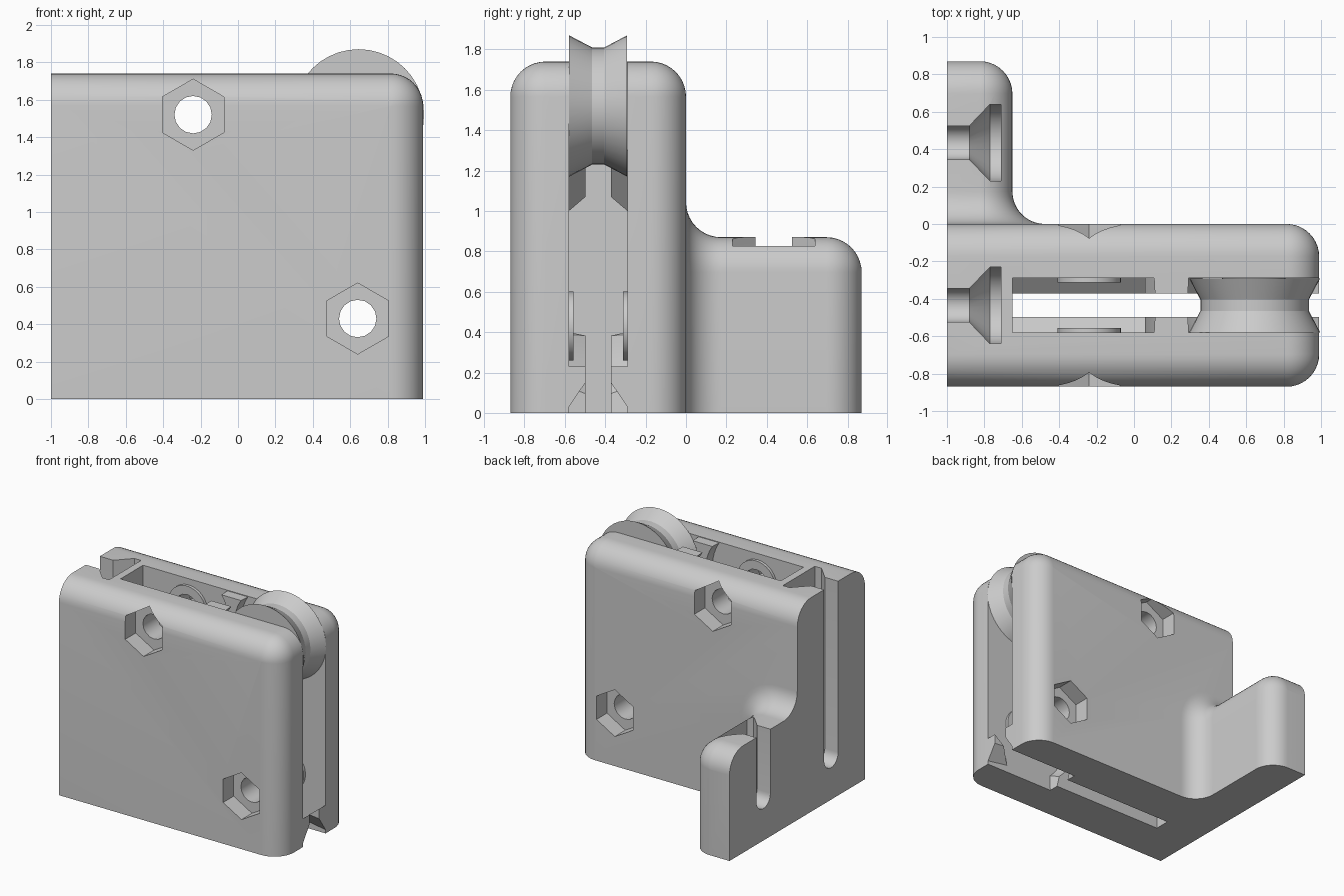
import bpy, bmesh
from math import sin, cos, pi, radians

old = bpy.data.objects.get("Cube")
if old:
    bpy.data.objects.remove(old, do_unlink=True)

grey = bpy.data.materials.new("plain_grey")
grey.use_nodes = True
grey.diffuse_color = (0.6, 0.6, 0.6, 1)
grey.node_tree.nodes["Principled BSDF"].inputs["Base Color"].default_value = (0.6, 0.6, 0.6, 1)

R = 0.174            # edge radius
MID = -0.435         # middle plane of the pulley slot
HALF = 0.145         # half width of the pulley slot
TOP_WHEEL = (0.645, 1.52)
AXLES = [(-0.24, 1.52), (0.64, 0.43)]


def loft(name, layers, axis="Y"):
    """Skin between matching 2D outlines placed along an axis, with end caps."""
    bm = bmesh.new()
    rings = [[bm.verts.new((a, d, b) if axis == "Y" else (d, a, b)) for a, b in pts]
             for d, pts in layers]
    n = len(rings[0])
    for lo, hi in zip(rings, rings[1:]):
        for i in range(n):
            j = (i + 1) % n
            bm.faces.new((lo[i], lo[j], hi[j], hi[i]))
    bm.faces.new(rings[0])
    bm.faces.new(rings[-1])
    bmesh.ops.recalc_face_normals(bm, faces=bm.faces)
    mesh = bpy.data.meshes.new(name)
    bm.to_mesh(mesh)
    bm.free()
    mesh.materials.append(grey)
    ob = bpy.data.objects.new(name, mesh)
    bpy.context.collection.objects.link(ob)
    return ob


def arc(cx, cz, r, a0, a1, n):
    return [(cx + r * cos(radians(a0 + (a1 - a0) * i / n)),
             cz + r * sin(radians(a0 + (a1 - a0) * i / n))) for i in range(n + 1)]


def disc(c, r, n=32):
    return arc(c[0], c[1], r, 90, 450 - 360 / n, n - 1)


def box(x0, x1, z0, z1):
    return [(x0, z0), (x1, z0), (x1, z1), (x0, z1)]


def shoulder(x1, z1, grow):
    """Outline with a flat left and bottom and one rounded upper corner."""
    r = max(R + grow, 0.001)
    x, z = x1 - R, z1 - R
    return [(-1, 0), (x + r, 0)] + arc(x, z, r, 0, 90, 10) + [(-1, z + r)]


def activate(ob):
    bpy.ops.object.select_all(action="DESELECT")
    ob.select_set(True)
    bpy.context.view_layer.objects.active = ob


def combine(target, other, operation):
    mod = target.modifiers.new("combine", "BOOLEAN")
    mod.operation = operation
    mod.solver = "EXACT"
    mod.object = other
    activate(target)
    bpy.ops.object.modifier_apply(modifier=mod.name)
    bpy.data.objects.remove(other, do_unlink=True)


STEPS = [pi / 2 * i / 10 for i in range(11)]

# Main block, rounded on top, front, back and right edges
front = [(-0.87 + R * (1 - cos(a)), shoulder(0.99, 1.74, -R * (1 - sin(a)))) for a in STEPS]
back = [(-0.87 - y, pts) for y, pts in reversed(front)]
housing = loft("housing", front + back)

# Rear arm with a concave root and a rounded end
root = [(R * (1 - cos(a)), shoulder(-0.65, 0.87, R * (1 - sin(a)))) for a in STEPS]
tip = [(0.87 - R * (1 - sin(a)), shoulder(-0.65, 0.87, -R * (1 - cos(a)))) for a in STEPS]
arm = loft("arm", [(-0.05, shoulder(-0.65, 0.87, R))] + root + tip)
combine(housing, arm, "UNION")

# Open pulley cavity
cavity = loft("cavity", [(MID - HALF, box(-0.65, 1.2, -0.1, 2)),
                         (MID + HALF, box(-0.65, 1.2, -0.1, 2))])
combine(housing, cavity, "DIFFERENCE")


def tooth(gap, low):
    left = arc(-0.24, 1.52, gap, 32, -30, 8)
    right = arc(0.64, 1.52, gap, 212, 148, 8)
    return [(left[0][0], 1.735)] + left[1:] + [(0.06, low)] + right[:-1] + [(right[-1][0], 1.735)]


def ledge(gap, top):
    return [(-0.66, 0), (0.36, 0)] + arc(0.64, 0.43, gap, 228, 186, 6) + [(0.2, top), (-0.66, top)]


# Guide ridges and axle bosses on both cavity walls
ridges = [
    (tooth(0.41, 1.0), tooth(0.415, 1.07)),
    (ledge(0.41, 0.4), ledge(0.45, 0.33)),
    ([(0.99, 0.03), (0.99, 0.23), (0.8, 0.06)], [(0.99, 0.15), (0.99, 0.23), (0.9, 0.16)]),
]
for s in (-1, 1):
    for outer, inner in ridges:
        ridge = loft("ridge", [(MID + s * 0.16, outer), (MID + s * HALF, outer),
                               (MID + s * 0.063, inner)])
        combine(housing, ridge, "UNION")
    for c in AXLES:
        boss = loft("boss", [(MID + s * 0.16, disc(c, 0.17)), (MID + s * 0.122, disc(c, 0.17))])
        combine(housing, boss, "UNION")

# Axle holes with hexagonal recesses front and back
for c in AXLES:
    combine(housing, loft("hole", [(-1, disc(c, 0.1, 16)), (0.1, disc(c, 0.1, 16))]), "DIFFERENCE")
    for s in (-1, 1):
        recess = loft("recess", [(MID + s * 0.3, disc(c, 0.19, 6)), (MID + s * 0.6, disc(c, 0.19, 6))])
        combine(housing, recess, "DIFFERENCE")


# Countersunk mounting slots, open at the top of the block and the arm
def slot(y, w):
    return arc(y, 0.35, w, 180, 360, 14) + [(y + w, 2), (y - w, 2)]


for y in (MID, -MID):
    screw_slot = loft("screw_slot", [(-1.1, slot(y, 0.09)), (-0.88, slot(y, 0.09)),
                                     (-0.77, slot(y, 0.205)), (-0.71, slot(y, 0.205))], "X")
    combine(housing, screw_slot, "DIFFERENCE")

# Grooved pulley wheel
pulley = loft("pulley_wheel", [(MID + d, disc(TOP_WHEEL, r, 40)) for d, r in
                               [(-0.144, 0.35), (-0.03, 0.29), (0.03, 0.29), (0.144, 0.35)]])

for ob in (housing, pulley):
    activate(ob)
    bpy.ops.object.shade_smooth_by_angle(angle=radians(25))
